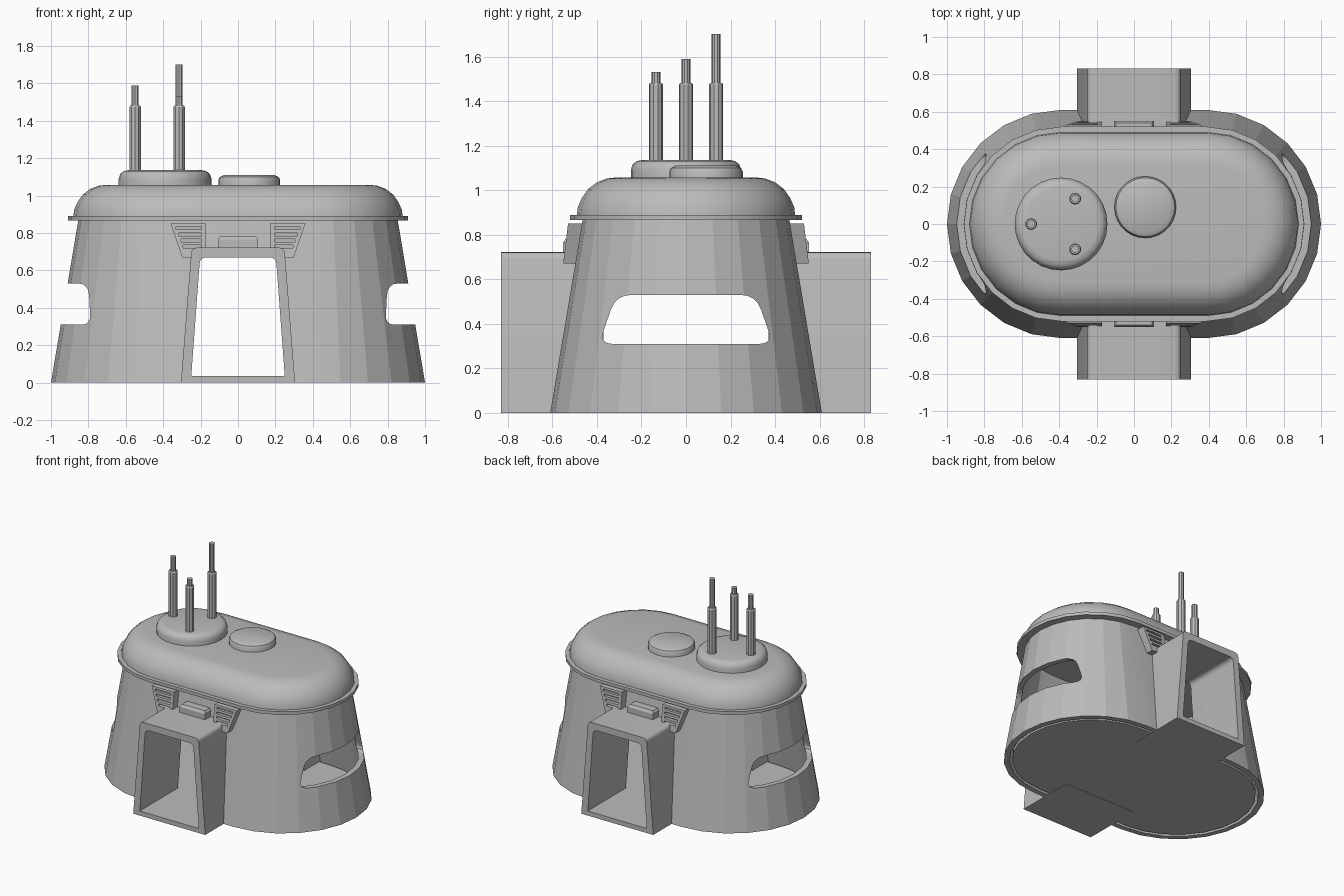
import bpy, bmesh, math

if "Cube" in bpy.data.objects:
    bpy.data.objects.remove(bpy.data.objects["Cube"])

grey = bpy.data.materials.new("bunker grey")
grey.diffuse_color = (0.5, 0.5, 0.5, 1)
grey.use_nodes = True
grey.node_tree.nodes["Principled BSDF"].inputs["Base Color"].default_value = grey.diffuse_color
CX = 0.39  # centre of each rounded end


def finish(name, bm, smooth=None):
    bmesh.ops.recalc_face_normals(bm, faces=bm.faces)
    me = bpy.data.meshes.new(name)
    bm.to_mesh(me)
    bm.free()
    ob = bpy.data.objects.new(name, me)
    bpy.context.collection.objects.link(ob)
    me.materials.append(grey)
    if smooth:
        bpy.ops.object.select_all(action='DESELECT')
        ob.select_set(True)
        bpy.context.view_layer.objects.active = ob
        bpy.ops.object.shade_smooth_by_angle(angle=math.radians(smooth))
    return ob


def ring(r, z, cx, cy=0, half=0.0, n=12):
    """Stadium outline; half = 0 gives a circle."""
    pts = []
    for s, a0 in ((1, -math.pi / 2), (-1, math.pi / 2)):
        last = n + 1 if half else n
        for i in range(last):
            a = a0 + math.pi * i / n
            pts.append((cx + s * half + r * math.cos(a), cy + r * math.sin(a), z))
    return pts


def loft(name, rings, loop=False, smooth=None):
    bm = bmesh.new()
    vs = [[bm.verts.new(p) for p in r] for r in rings]
    pairs = list(zip(vs, vs[1:])) + ([(vs[-1], vs[0])] if loop else [])
    for a, b in pairs:
        for i in range(len(a)):
            j = (i + 1) % len(a)
            bm.faces.new((a[i], a[j], b[j], b[i]))
    if not loop:
        bm.faces.new(vs[0])
        bm.faces.new(vs[-1])
    return finish(name, bm, smooth)


def lathe(name, cx, cy, profile, n=12, half=0.0, smooth=None):
    return loft(name, [ring(r, z, cx, cy, half, n) for r, z in profile], smooth=smooth)


def rounded(corners, seg=4):
    """Polygon from (u, v, radius) corners with rounded tips."""
    out = []
    for i, (u, v, r) in enumerate(corners):
        if r == 0:
            out.append((u, v))
            continue
        ends = []
        for k in (i - 1, (i + 1) % len(corners)):
            du, dv = corners[k][0] - u, corners[k][1] - v
            d = math.hypot(du, dv)
            ends.append((u + du / d * r, v + dv / d * r))
        for s in range(seg + 1):
            t = s / seg
            w = ((1 - t) ** 2, 2 * t * (1 - t), t * t)
            out.append(tuple(w[0] * a + w[1] * b + w[2] * c
                             for a, b, c in zip(ends[0], (u, v), ends[1])))
    return out


def cut(ob, cutter):
    m = ob.modifiers.new("cut", 'BOOLEAN')
    m.operation, m.object, m.solver = 'DIFFERENCE', cutter, 'EXACT'
    cutter.hide_render = True
    cutter.hide_set(True)


# Hollow sloped wall
wall = loft("wall", [ring(0.61, 0, 0, half=CX), ring(0.463, 0.875, 0, half=CX),
                     ring(0.423, 0.875, 0, half=CX), ring(0.57, 0, 0, half=CX)],
            loop=True, smooth=12)

# End windows
win = rounded([(-0.39, 0.31, 0.06), (0.39, 0.31, 0.06), (0.315, 0.53, 0.07), (-0.315, 0.53, 0.07)])
cut(wall, loft("window_cutter", [[(x, y, z) for y, z in win] for x in (-1.2, 1.2)]))

# Doorway through the wall
inner = rounded([(-0.25, 0.035, 0), (0.25, 0.035, 0), (0.203, 0.67, 0.035), (-0.203, 0.67, 0.035)])
outer = rounded([(-0.305, 0, 0), (0.305, 0, 0), (0.248, 0.722, 0.03), (-0.248, 0.722, 0.03)])
cut(wall, loft("doorway_cutter", [[(x, y, z) for x, z in inner] for y in (-1, 1)]))

# Floor
lathe("floor", 0, 0, [(0.55, 0.002), (0.55, 0.033)], half=CX)

# Domed roof with thin lip
roof = [(0.40, 0.866), (0.52, 0.866), (0.52, 0.89), (0.49, 0.89), (0.486, 0.925), (0.468, 0.965),
        (0.44, 1.005), (0.40, 1.036), (0.355, 1.053), (0.31, 1.058)]
lathe("roof", 0, 0, roof, half=CX, smooth=35)

# Roof hatches
lathe("antenna_base", -0.39, 0, [(0.248, 1.04), (0.248, 1.09), (0.24, 1.115), (0.222, 1.131),
                                 (0.195, 1.136)], n=14, smooth=35)
lathe("round_hatch", 0.06, 0.09, [(0.165, 1.04), (0.165, 1.085), (0.157, 1.10), (0.135, 1.111)],
      n=14, smooth=35)

# Stepped antennas
for i, (x, y, top) in enumerate(((-0.55, 0, 1.59), (-0.315, 0.135, 1.702), (-0.315, -0.135, 1.532))):
    lathe(f"antenna_{i + 1}", x, y, [(0.032, 1.12), (0.032, 1.475), (0.027, 1.482), (0.02, 1.482),
                                     (0.02, top)], n=5, smooth=25)

for side, s in (("front", -1), ("back", 1)):
    # Entrance tunnel, a trapezoid tube
    bm = bmesh.new()
    y0, y1 = s * 0.37, s * 0.832
    loops = [[bm.verts.new((x, y, z)) for x, z in prof]
             for prof, y in ((outer, y0), (outer, y1), (inner, y1), (inner, y0))]
    for a, b in zip(loops, loops[1:] + loops[:1]):
        for i in range(len(a)):
            j = (i + 1) % len(a)
            bm.faces.new((a[i], a[j], b[j], b[i]))
    finish(f"{side}_entrance", bm, 30)

    # Small block above the entrance
    loft(f"{side}_block", [[(x * w, s * y, z) for x, y in ((-1, 0.44), (1, 0.44), (1, d), (-1, d))]
                           for w, d, z in ((0.108, 0.552, 0.71), (0.108, 0.552, 0.765),
                                           (0.095, 0.54, 0.783))])

    # Slotted vents either side of it
    for label, m in (("left", -1), ("right", 1)):
        shape = [(0.172, 0.85), (0.36, 0.85), (0.298, 0.67), (0.172, 0.67)]
        vent = loft(f"{side}_{label}_vent",
                    [[(m * x, s * 0.45, z) for x, z in shape],
                     [(m * x, s * (0.53 + (0.85 - z) * 0.12), z) for x, z in shape]])
        bm = bmesh.new()
        for k in range(4):
            z = 0.826 - k * 0.033
            a, b = 0.195, 0.332 - k * 0.013
            r = bmesh.ops.create_cube(bm, size=1)
            bmesh.ops.scale(bm, vec=(b - a, 0.08, 0.016), verts=r["verts"])
            bmesh.ops.translate(bm, vec=(m * (a + b) / 2, s * 0.555, z), verts=r["verts"])
        cut(vent, finish(f"{side}_{label}_slot_cutter", bm))
